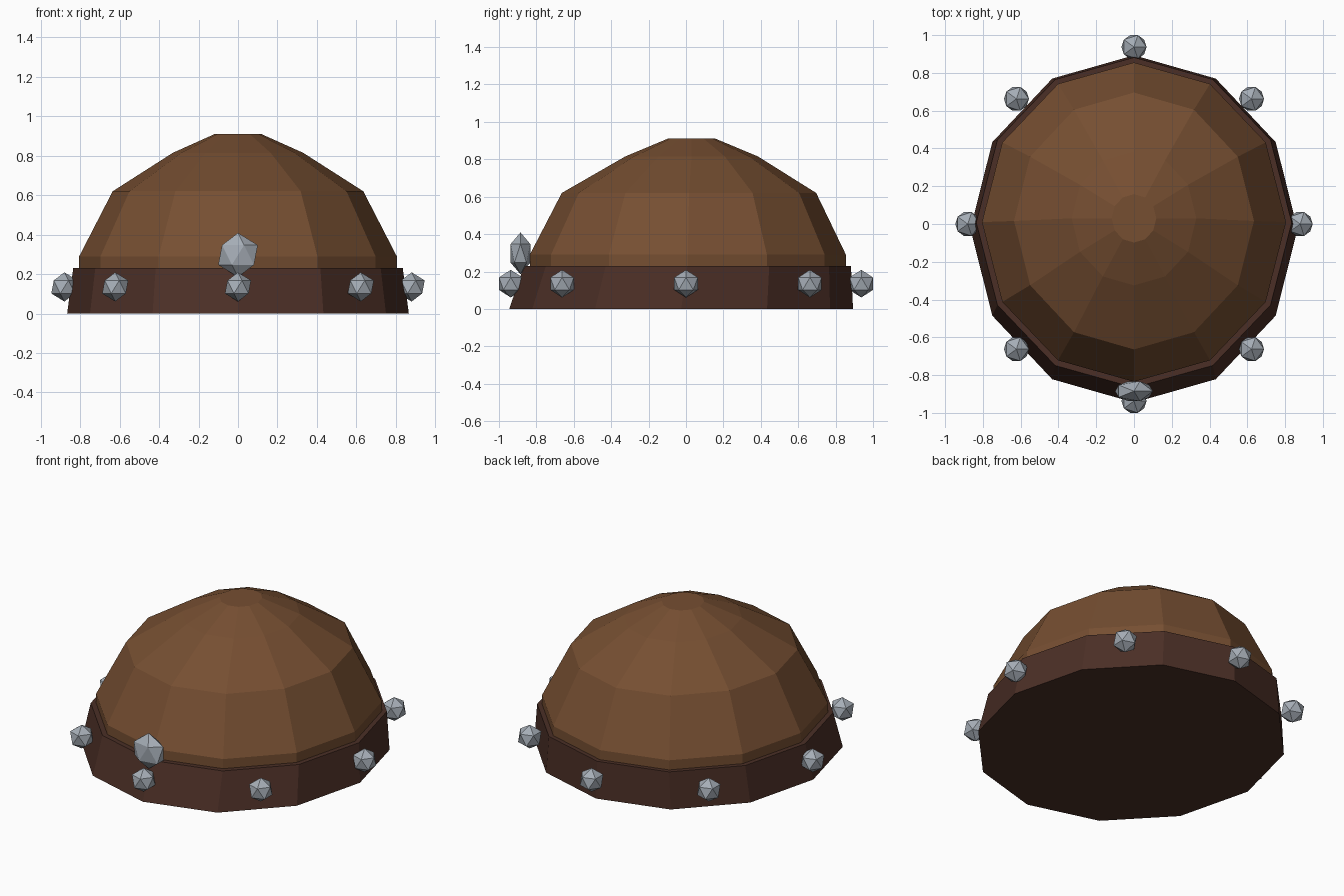
import bpy, bmesh, math
from mathutils import Matrix

if "Cube" in bpy.data.objects:
    bpy.data.objects.remove(bpy.data.objects["Cube"], do_unlink=True)


def material(name, rgb):
    m = bpy.data.materials.new(name)
    m.use_nodes = True
    color = (*rgb, 1.0)
    m.diffuse_color = color
    m.node_tree.nodes["Principled BSDF"].inputs["Base Color"].default_value = color
    return m


leather = material("brown leather", (0.18, 0.077, 0.031))
dark_leather = material("dark leather", (0.07, 0.028, 0.019))
steel = material("steel", (0.38, 0.42, 0.47))


def finish(name, bm, mat):
    bmesh.ops.recalc_face_normals(bm, faces=bm.faces)
    mesh = bpy.data.meshes.new(name)
    bm.to_mesh(mesh)
    bm.free()
    mesh.materials.append(mat)
    obj = bpy.data.objects.new(name, mesh)
    bpy.context.collection.objects.link(obj)
    return obj


def loft(name, rings, mat, sides=12):
    """Closed stack of elliptical rings: (z, radius x, radius y, centre y)."""
    bm = bmesh.new()
    loops = []
    for z, rx, ry, cy in rings:
        angles = [math.tau * i / sides for i in range(sides)]
        loops.append([bm.verts.new((rx * math.cos(a), cy + ry * math.sin(a), z))
                      for a in angles])
    for low, high in zip(loops, loops[1:]):
        for i in range(sides):
            j = (i + 1) % sides
            bm.faces.new((low[i], low[j], high[j], high[i]))
    bm.faces.new(loops[0][::-1])
    bm.faces.new(loops[-1])
    return finish(name, bm, mat)


def stud(name, location, radius, depth=1.0):
    bm = bmesh.new()
    bmesh.ops.create_icosphere(bm, subdivisions=1, radius=radius,
                               matrix=Matrix.Diagonal((1, depth, 1, 1)))
    obj = finish(name, bm, steel)
    obj.location = location
    return obj


# Faceted cap dome, its base tucked inside the band
loft("cap_dome", [
    (0.20, 0.805, 0.845, 0.01),
    (0.29, 0.805, 0.845, 0.01),
    (0.62, 0.635, 0.68, 0.016),
    (0.815, 0.33, 0.355, 0.03),
    (0.91, 0.118, 0.128, 0.03),
], leather)

# Flared band around the rim
loft("rim_band", [
    (0.0, 0.866, 0.919, -0.026),
    (0.23, 0.835, 0.874, 0.008),
], dark_leather)

# Eight studs round the band and one large flattened stud on the front
for i in range(8):
    a = math.tau * i / 8
    stud(f"band_stud_{i + 1}", (0.88 * math.cos(a), 0.937 * math.sin(a), 0.135), 0.074)
stud("front_stud", (0, -0.885, 0.297), 0.112, 0.55)
